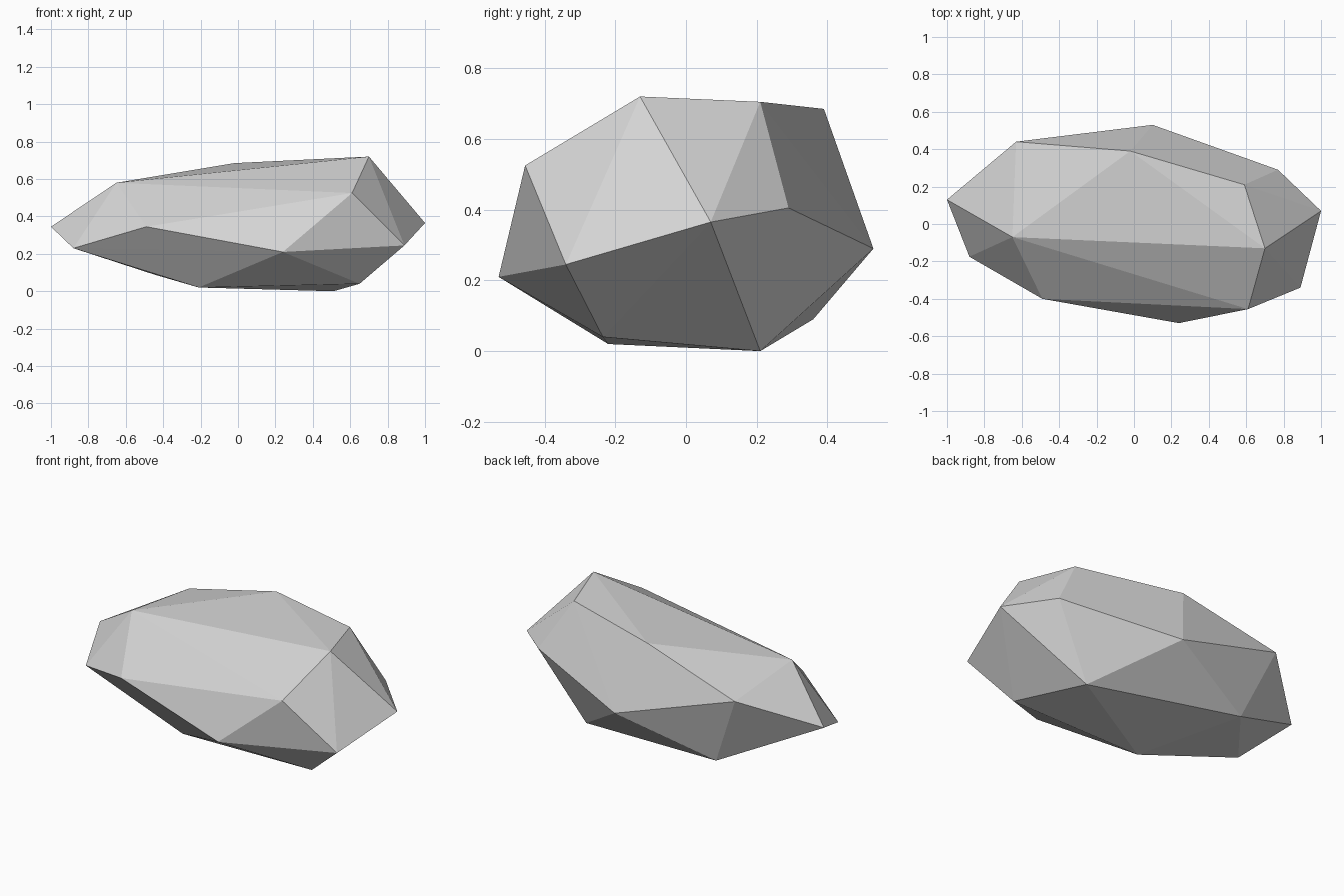
import bpy
import bmesh

# Remove the default cube only
default_cube = bpy.data.objects.get("Cube")
if default_cube is not None:
    bpy.data.objects.remove(default_cube, do_unlink=True)


def make_material(name, colour):
    material = bpy.data.materials.new(name)
    material.use_nodes = True
    material.diffuse_color = colour
    for node in material.node_tree.nodes:
        if node.type == "BSDF_PRINCIPLED":
            node.inputs["Base Color"].default_value = colour
            node.inputs["Roughness"].default_value = 1
    return material


# Corner points of the faceted boulder, grouped by level
underside = [
    (-.21, -.22, .02), (.65, -.235, .04), (.51, .21, 0), (-.45, .36, .09),
]
girdle = [
    (-.88, -.175, .23), (-.49, -.40, .345), (.24, -.53, .21),
    (.89, -.34, .245), (1, .07, .365), (.77, .29, .405),
    (.10, .53, .29), (-1, .13, .345),
]
crown = [
    (-.65, -.07, .58), (.61, -.455, .525), (.70, -.13, .72),
    (.59, .21, .705), (-.02, .39, .685), (-.63, .44, .52),
]

# Wrap the corners in a convex skin of flat facets
bm = bmesh.new()
for point in underside + girdle + crown:
    bm.verts.new(point)
hull = bmesh.ops.convex_hull(bm, input=bm.verts[:])
leftover = [item for item in hull["geom_interior"] + hull["geom_unused"]
            if isinstance(item, bmesh.types.BMVert) and not item.link_faces]
bmesh.ops.delete(bm, geom=list(set(leftover)), context="VERTS")
bmesh.ops.recalc_face_normals(bm, faces=bm.faces[:])
for face in bm.faces:
    face.smooth = False

mesh = bpy.data.meshes.new("boulder")
bm.to_mesh(mesh)
bm.free()

# Boulder object in a single stone grey
mesh.materials.append(make_material("stone_grey", (.67, .67, .67, 1)))
boulder = bpy.data.objects.new("boulder", mesh)
bpy.context.scene.collection.objects.link(boulder)
